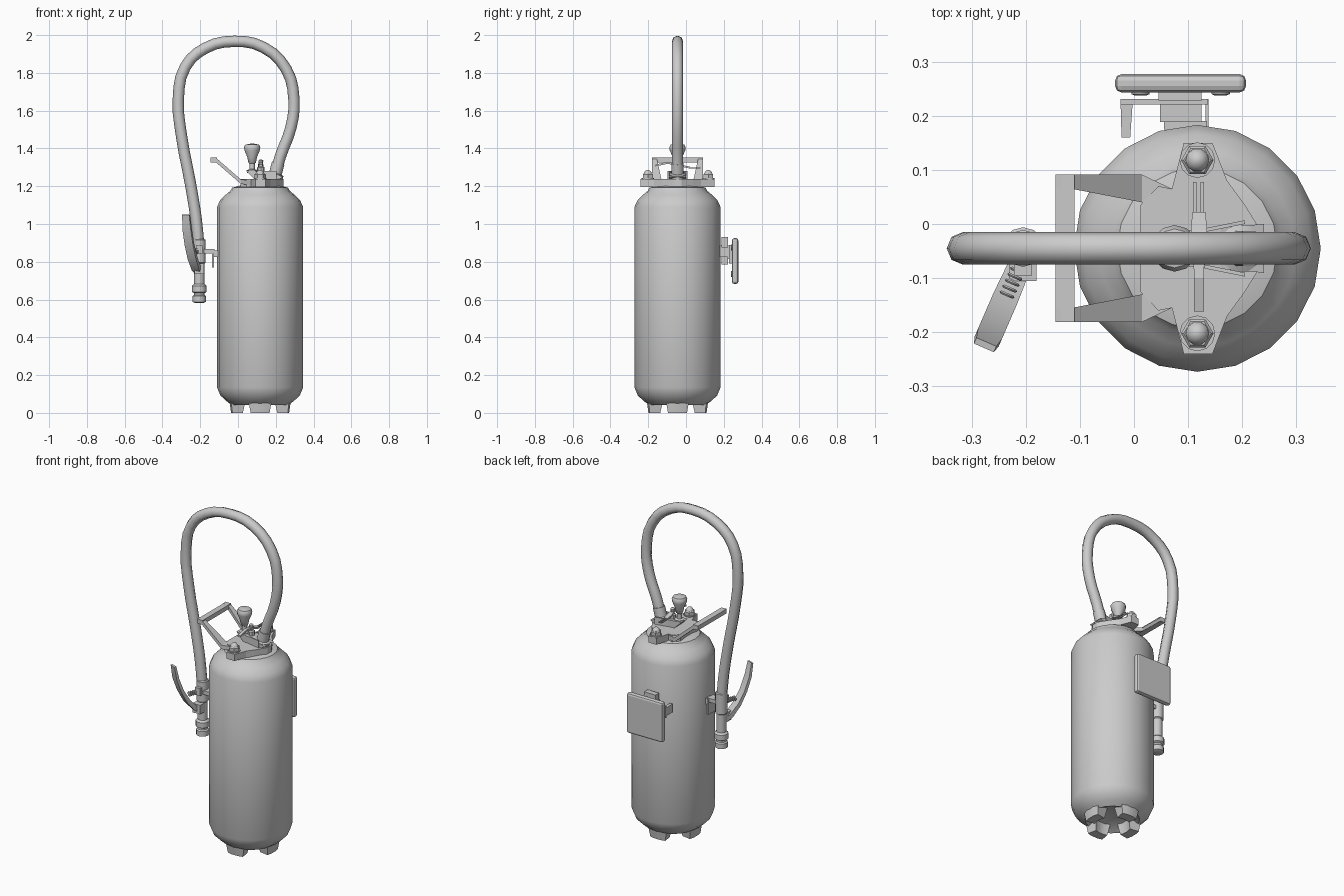
import bpy, bmesh, math
from mathutils import Vector

CX, CY = 0.117, -0.045   # axis of the cylinder body
NX = -0.205              # axis of the nozzle


def make(name, verts, faces, smooth=None):
    me = bpy.data.meshes.new(name)
    me.from_pydata([tuple(v) for v in verts], [], faces)
    bm = bmesh.new()
    bm.from_mesh(me)
    bmesh.ops.recalc_face_normals(bm, faces=bm.faces)
    bm.to_mesh(me)
    bm.free()
    ob = bpy.data.objects.new(name, me)
    bpy.context.collection.objects.link(ob)
    bpy.ops.object.select_all(action='DESELECT')
    ob.select_set(True)
    bpy.context.view_layer.objects.active = ob
    if smooth:
        bpy.ops.object.shade_smooth_by_angle(angle=math.radians(smooth))
    return ob


def loft(name, rings, smooth=None):
    n = len(rings[0])
    faces = [(i * n + j, i * n + (j + 1) % n, (i + 1) * n + (j + 1) % n, (i + 1) * n + j)
             for i in range(len(rings) - 1) for j in range(n)]
    faces += [tuple(range(n))[::-1], tuple(range((len(rings) - 1) * n, len(rings) * n))]
    return make(name, [v for r in rings for v in r], faces, smooth)


def lathe(name, profile, base, n=12, axis=(0, 0, 1), smooth=40):
    rot = Vector((0, 0, 1)).rotation_difference(Vector(axis))
    rings = [[Vector(base) + rot @ Vector((r * math.cos(2 * math.pi * k / n),
              r * math.sin(2 * math.pi * k / n), h)) for k in range(n)] for r, h in profile]
    return loft(name, rings, smooth)


def box(name, x, y, z, bevel=0):
    rings = [[(x[0], y[0], h), (x[1], y[0], h), (x[1], y[1], h), (x[0], y[1], h)] for h in z]
    ob = loft(name, rings)
    if bevel:
        m = ob.modifiers.new("bevel", 'BEVEL')
        m.width, m.segments = bevel, 2
    return ob


def prism(name, outline, z0, z1):
    return loft(name, [[(x, y, z) for x, y in outline] for z in (z0, z1)])


# Pressure body with a concave base
lathe("body", [(0.03, 0.075), (0.11, 0.06), (0.15, 0.042), (0.178, 0.062), (0.21, 0.092),
               (0.228, 0.135), (0.228, 1.09), (0.212, 1.125), (0.182, 1.155), (0.158, 1.175),
               (0.148, 1.192), (0.1, 1.205), (0.03, 1.205)], (CX, CY, 0), 20)

# Four feet, curved segments of the base skirt
for i in range(4):
    rings = []
    for s in (-1, -0.4, 0.4, 1):
        a = i * math.pi / 2
        rings.append([(CX + r * math.cos(a + s * w), CY + r * math.sin(a + s * w), z)
                      for r, w, z in ((0.1, 0.42, 0), (0.155, 0.33, 0), (0.165, 0.38, 0.065), (0.09, 0.6, 0.075))])
    loft("foot_%d" % (i + 1), rings, 30)

# Valve flange plate
half = [(0.092, 0.195), (0.145, 0.195), (0.172, 0.125), (0.205, 0.08), (0.242, 0.02)]
left = [(0.012, 0.08), (0.045, 0.115), (0.07, 0.11)]
outline = ([(x, CY + d) for x, d in left + half]
           + [(x, CY - d) for x, d in reversed(left + half)])
prism("valve_flange", outline, 1.197, 1.237)

# Flange nuts with washers and domed caps
for tag, y in (("rear", 0.118), ("front", -0.202)):
    lathe("washer_" + tag, [(0.033, 0), (0.033, 0.008)], (CX, y, 1.235), 12)
    lathe("nut_" + tag, [(0.03, 0), (0.03, 0.022), (0.025, 0.027)], (CX, y, 1.24), 6, smooth=20)
    lathe("cap_" + tag, [(0.023, 0), (0.021, 0.012), (0.013, 0.022), (0.004, 0.026)], (CX, y, 1.26), 10, smooth=60)

# Carrying handle: cross bar and two sloping arms
T = 0.024
for tag, s in (("rear", 1), ("front", -1)):
    rings = []
    for x, yi, yo, z in ((-0.145, 0.11, 0.136, 1.328), (-0.115, 0.11, 0.136, 1.325),
                         (0.015, 0.085, 0.136, 1.212), (0.07, 0.07, 0.11, 1.206)):
        yi, yo = CY + s * yi, CY + s * yo
        rings.append([(x, yi, z), (x, yo, z), (x, yo, z + T), (x, yi, z + T)])
    loft("handle_arm_" + tag, rings)
box("handle_bar", (-0.145, -0.11), (CY - 0.136, CY + 0.136), (1.325, 1.351))

# Sloping valve head
prof = [(0.04, 1.283), (0.16, 1.275), (0.24, 1.25), (0.215, 1.235), (0.09, 1.235)]
loft("valve_head", [[(x, CY + s * (0.028 + 0.09 * max(0, x - 0.05)), z) for x, z in prof] for s in (-1, 1)])
for s in (-1, 1):
    loft("valve_fin_%s" % ("front" if s < 0 else "rear"),
         [[(0.13, CY + s * 0.03, z), (0.13, CY + s * 0.037, z), (0.205, CY + s * 0.052, z),
           (0.205, CY + s * 0.045, z)] for z in (1.235, 1.28)])

# Striker knob
lathe("knob", [(0.028, 0), (0.028, 0.015), (0.014, 0.02), (0.014, 0.05), (0.02, 0.055), (0.026, 0.085),
               (0.041, 0.12), (0.043, 0.138), (0.036, 0.15), (0.012, 0.155)], (0.075, CY, 1.27), 12)

# Safety strap, post and forked end
rings = []
for y, z, w in ((-0.162, 1.305, 0.009), (-0.1, 1.318, 0.009), (-0.045, 1.312, 0.011),
                (-0.01, 1.3, 0.015), (0.022, 1.293, 0.012)):
    rings.append([(0.12 - w, y, z), (0.12 + w, y, z), (0.12 + w, y, z + 0.01), (0.12 - w, y, z + 0.01)])
loft("safety_strap", rings)
for x in (0.112, 0.126):
    box("strap_prong", (x - 0.003, x + 0.003), (0.018, 0.078), (1.293, 1.3))
lathe("pin_post", [(0.02, 0), (0.02, 0.03), (0.011, 0.034), (0.013, 0.065), (0.005, 0.072)],
      (0.121, CY, 1.27), 8)

# Hose and its lower ferrule
pts = [(0.195, 1.25), (0.225, 1.36), (0.28, 1.51), (0.296, 1.66), (0.255, 1.82), (0.135, 1.935),
       (-0.02, 1.967), (-0.175, 1.93), (-0.28, 1.83), (-0.316, 1.66), (-0.298, 1.46),
       (-0.253, 1.22), (-0.222, 1.03), (-0.207, 0.88)]
cu = bpy.data.curves.new("hose", 'CURVE')
cu.dimensions = '3D'
cu.bevel_depth, cu.bevel_resolution, cu.resolution_u, cu.use_fill_caps = 0.03, 2, 3, True
sp = cu.splines.new('BEZIER')
sp.bezier_points.add(len(pts) - 1)
for p, (x, z) in zip(sp.bezier_points, pts):
    p.co = (x, CY, z)
    p.handle_left_type = p.handle_right_type = 'AUTO'
hose = bpy.data.objects.new("hose", cu)
bpy.context.collection.objects.link(hose)
bpy.ops.object.select_all(action='DESELECT')
hose.select_set(True)
bpy.context.view_layer.objects.active = hose
bpy.ops.object.convert(target='MESH')
bpy.ops.object.shade_smooth_by_angle(angle=math.radians(50))
lathe("hose_ferrule", [(0.045, 0), (0.045, 0.02), (0.034, 0.025), (0.034, 0.08)],
      (0.192, CY, 1.245), 10, axis=(0.27, 0, 1))

# Discharge nozzle
lathe("nozzle", [(0.026, 0.583), (0.036, 0.588), (0.036, 0.618), (0.028, 0.624), (0.028, 0.634),
                 (0.039, 0.64), (0.039, 0.672), (0.028, 0.682), (0.028, 0.79), (0.034, 0.795),
                 (0.034, 0.915), (0.028, 0.92)], (NX, CY, 0), 12)

# Curved squeeze lever
path = [(0.0, 0.745, 0.02, 0.012), (0.035, 0.765, 0.022, 0.014), (0.085, 0.82, 0.024, 0.011),
        (0.125, 0.89, 0.024, 0.009), (0.155, 0.97, 0.024, 0.008), (0.17, 1.05, 0.02, 0.006)]
d, w = Vector((-0.4, -0.92, 0)), Vector((0.92, -0.4, 0))
org = Vector((-0.207, CY - 0.022, 0))
up = Vector((0, 0, 1))
rings = []
for i, (o, z, hw, t) in enumerate(path):
    a, b = path[max(i - 1, 0)], path[min(i + 1, len(path) - 1)]
    n = (d * (a[1] - b[1]) + up * (b[0] - a[0])).normalized()
    c = org + d * o + up * z
    rings.append([c - w * hw - n * t, c + w * hw - n * t, c + w * hw + n * t, c - w * hw + n * t])
loft("squeeze_lever", rings, 35)

# Lever pivot block and return spring
box("lever_pivot", (-0.23, -0.18), (CY - 0.06, CY), (0.735, 0.79))
box("lever_hinge", (-0.222, -0.188), (CY - 0.05, CY), (0.84, 0.885))
for k in range(5):
    lathe("spring_coil", [(0.013, 0), (0.016, 0.003), (0.013, 0.006)],
          org + d * (0.018 + 0.012 * k) + up * 0.855, 8, axis=d)

# Nozzle holder clip between nozzle and body
box("clip_arm", (-0.18, -0.125), (CY - 0.03, CY + 0.02), (0.845, 0.868))
box("clip_plate", (-0.137, -0.128), (CY - 0.035, CY + 0.025), (0.77, 0.868))
box("clip_pad", (-0.13, -0.105), (CY - 0.025, CY + 0.015), (0.825, 0.86))

# Wall plate, screws and hanging bracket
box("wall_plate", (-0.035, 0.207), (0.243, 0.277), (0.683, 0.925), 0.012)
for x in (0.012, 0.16):
    for z in (0.735, 0.875):
        lathe("plate_screw", [(0.017, 0), (0.017, 0.005), (0.01, 0.008)], (x, 0.245, z), 10, axis=(0, -1, 0))
box("bracket_spacer", (0.045, 0.125), (0.228, 0.246), (0.79, 0.89))
box("bracket_plate", (-0.025, 0.137), (0.221, 0.231), (0.815, 0.885))
prism("bracket_hook", [(-0.025, 0.231), (-0.002, 0.231), (-0.007, 0.16), (-0.023, 0.16)], 0.825, 0.875)
box("bracket_side", (0.132, 0.138), (0.18, 0.231), (0.825, 0.875))
box("hanger_block", (0.048, 0.125), (0.188, 0.222), (0.785, 0.932))
box("hanger_pad", (0.055, 0.135), (0.175, 0.19), (0.825, 0.89))
